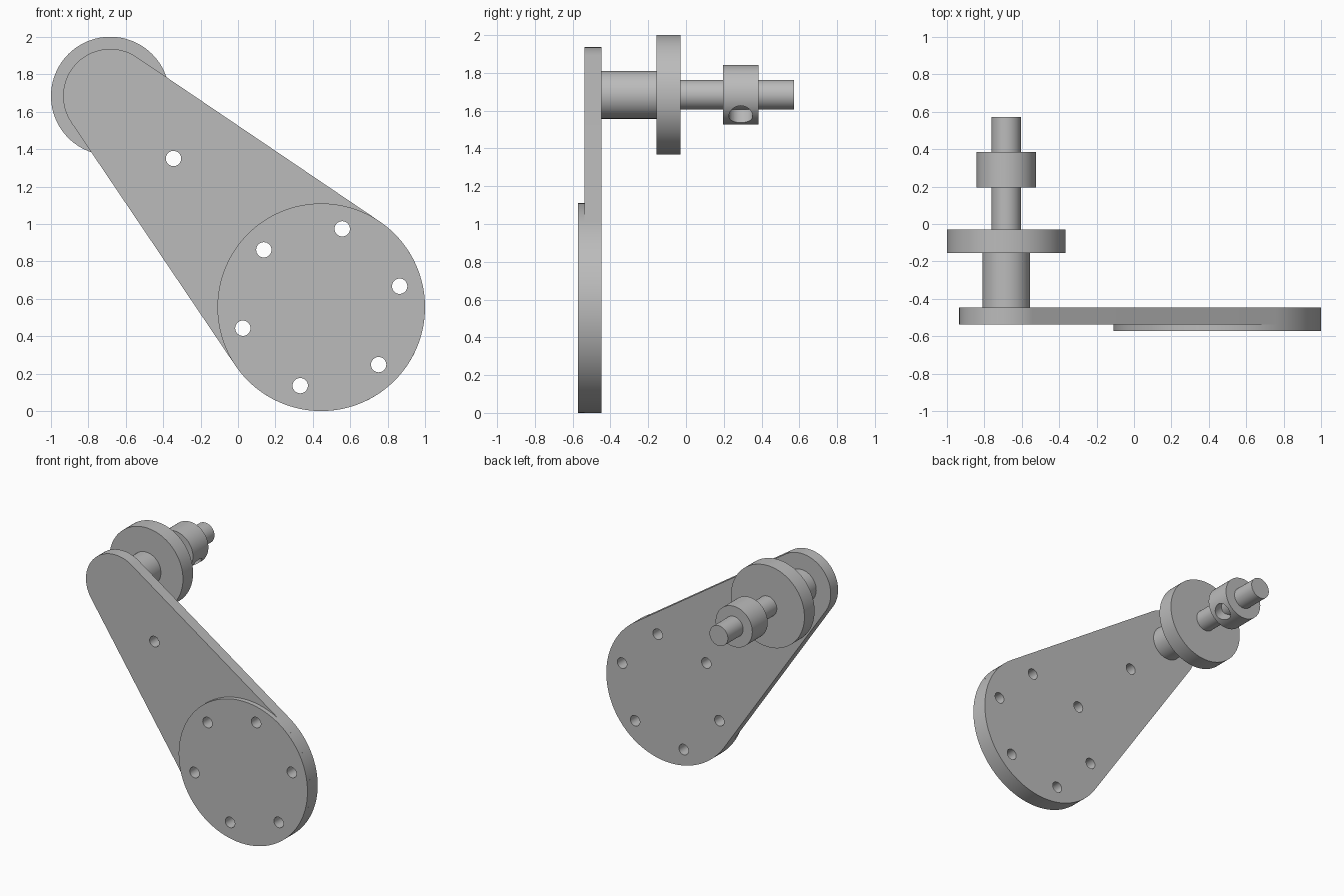
import bpy, bmesh, math
from mathutils import Vector, Matrix

cube = bpy.data.objects.get("Cube")
if cube:
    bpy.data.objects.remove(cube, do_unlink=True)

# Single bare-metal colour
metal = bpy.data.materials.new("grey metal")
metal.use_nodes = True
colour = (0.5, 0.5, 0.5, 1)
metal.diffuse_color = colour
metal.node_tree.nodes["Principled BSDF"].inputs["Base Color"].default_value = colour

HUB = Vector((0.445, 0.555))      # centre of the large end, in x and z
HUB_R = 0.555
PIVOT = Vector((-0.683, 1.684))   # centre of the shaft end
PIVOT_R = 0.252
BACK, STEP, FRONT = -0.447, -0.537, -0.573


def arc(centre, radius, start, end, steps):
    return [centre + radius * Vector((math.cos(a), math.sin(a)))
            for a in (start + (end - start) * i / steps for i in range(steps + 1))]


def circle(centre, radius, steps=96):
    return arc(centre, radius, 0, math.tau, steps)[:-1]


def prisms(name, outlines, y0, y1):
    """Extrude closed x-z outlines along y into one object."""
    bm = bmesh.new()
    for outline in outlines:
        near = [bm.verts.new((p.x, y0, p.y)) for p in outline]
        far = [bm.verts.new((p.x, y1, p.y)) for p in outline]
        bm.faces.new(near)
        bm.faces.new(far[::-1])
        for i in range(len(near)):
            bm.faces.new((near[i - 1], far[i - 1], far[i], near[i]))
    bmesh.ops.recalc_face_normals(bm, faces=bm.faces)
    return make_object(name, bm)


def make_object(name, bm):
    mesh = bpy.data.meshes.new(name)
    bm.to_mesh(mesh)
    bm.free()
    mesh.materials.append(metal)
    obj = bpy.data.objects.new(name, mesh)
    bpy.context.collection.objects.link(obj)
    return obj


def cut(obj, cutter):
    mod = obj.modifiers.new("holes", 'BOOLEAN')
    mod.operation = 'DIFFERENCE'
    mod.solver = 'EXACT'
    mod.object = cutter
    bpy.context.view_layer.objects.active = obj
    bpy.ops.object.modifier_apply(modifier=mod.name)


# Tapered arm: two round ends joined by tangent lines
span = PIVOT - HUB
heading = math.atan2(span.y, span.x)
spread = math.acos((HUB_R - PIVOT_R) / span.length)
outline = (arc(PIVOT, PIVOT_R, heading - spread, heading + spread, 48)
           + arc(HUB, HUB_R, heading + spread, heading - spread + math.tau, 80))
arm = prisms("tapered_arm", [outline], STEP, BACK)

# Raised round pad on the front of the large end
pad = prisms("raised_pad", [circle(HUB, HUB_R, 128)], FRONT, STEP)

# Ring of six bolt holes, plus one hole in the arm
centres = circle(HUB, 0.434, 6)
turn = Matrix.Rotation(math.radians(15), 2)
centres = [HUB + turn @ (c - HUB) for c in centres] + [Vector((-0.345, 1.35))]
drill = prisms("bolt_hole_cutter", [circle(c, 0.041, 32) for c in centres], -0.8, -0.2)
drill.hide_render = True
cut(arm, drill)
cut(pad, drill)
bpy.data.objects.remove(drill, do_unlink=True)

# Turned parts along the pivot axis: name, radius, start, end
turned = {}
for name, radius, y0, y1 in (
        ("spacer_boss", 0.127, BACK, -0.155),
        ("flange", 0.317, -0.155, -0.03),
        ("shaft", 0.079, -0.03, 0.573),
        ("collar", 0.158, 0.195, 0.385)):
    turned[name] = prisms(name, [circle(PIVOT, radius)], y0, y1)

# Set-screw hole through the collar wall, sloping down at 45 degrees
bm = bmesh.new()
bmesh.ops.create_cone(bm, cap_ends=True, segments=40, radius1=0.063, radius2=0.063, depth=0.3)
slope = Vector((1, 0, -1)).normalized()
place = Matrix.Translation(Vector((PIVOT.x, 0.29, PIVOT.y)) + slope * 0.16)
bm.transform(place @ slope.to_track_quat('Z', 'Y').to_matrix().to_4x4())
screw = make_object("set_screw_cutter", bm)
screw.hide_render = True
cut(turned["collar"], screw)
bpy.data.objects.remove(screw, do_unlink=True)

# Smooth round walls with crisp rims
bpy.ops.object.select_all(action='DESELECT')
for obj in [arm, pad, *turned.values()]:
    obj.select_set(True)
    bpy.context.view_layer.objects.active = obj
bpy.ops.object.shade_smooth_by_angle(angle=math.radians(30))
